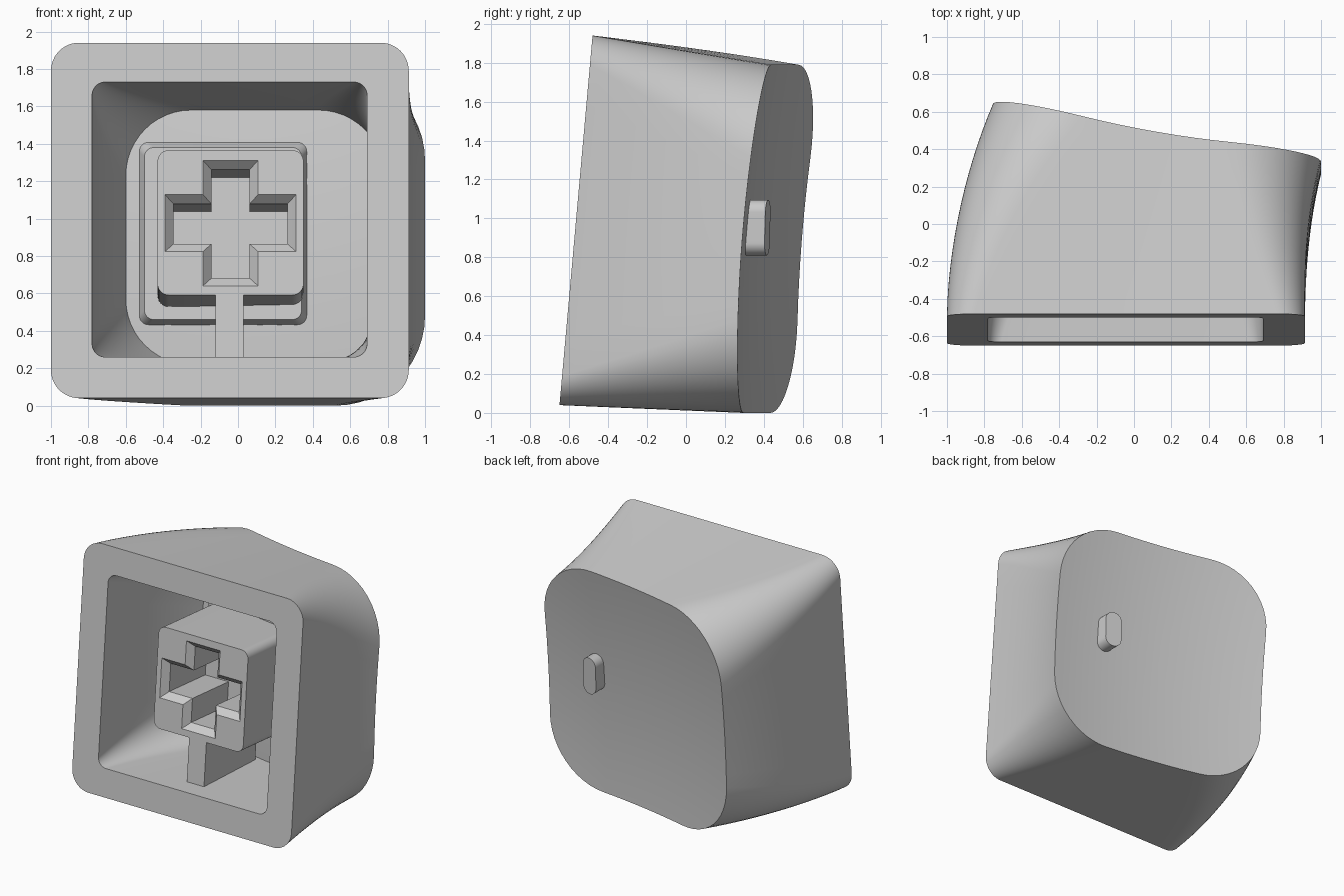
import bpy, bmesh
from math import cos, sin, pi, radians
from mathutils import Vector

if "Cube" in bpy.data.objects:
    bpy.data.objects.remove(bpy.data.objects["Cube"])

TILT = 0.0895
grey = bpy.data.materials.new("light_grey_plastic")
grey.use_nodes = True
grey.diffuse_color = (0.6, 0.6, 0.6, 1)
grey.node_tree.nodes["Principled BSDF"].inputs["Base Color"].default_value = (0.6, 0.6, 0.6, 1)


def base(z):
    """Depth of the tilted open rim."""
    return -0.654 + TILT * z


def top(x, z):
    """Depth of the slanted, dished finger surface."""
    u, v = (x - 0.12) / 0.875, (z - 0.9) / 0.9
    return 0.453 - 0.175 * (x - 0.12) + 0.08 * (z - 0.9) - 0.08 + 0.07 * u * u + 0.05 * v * v


def square_to_rim(x, z, d):
    """Point at distance d behind the rim plane."""
    return Vector((x, base(z) + d, z - TILT * d))


def rounded(x0, x1, z0, z1, r, arc=12, side=8):
    """Rounded rectangle as (x, z) points, with points along its sides."""
    centres = [(x1 - r, z1 - r), (x0 + r, z1 - r), (x0 + r, z0 + r), (x1 - r, z0 + r)]
    pts = []
    for k, (cx, cz) in enumerate(centres):
        for i in range(arc + 1):
            a = (k + i / arc) * pi / 2
            pts.append((cx + r * cos(a), cz + r * sin(a)))
        nx, nz = centres[(k + 1) % 4]
        a = (k + 1) * pi / 2
        sx, sz = pts[-1]
        ex, ez = nx + r * cos(a), nz + r * sin(a)
        pts += [(sx + (ex - sx) * i / side, sz + (ez - sz) * i / side) for i in range(1, side)]
    return pts


def loft(name, rings):
    """Skin a list of equal rings and close both ends."""
    bm = bmesh.new()
    vs = [[bm.verts.new(p) for p in ring] for ring in rings]
    n = len(vs[0])
    for a, b in zip(vs, vs[1:]):
        for i in range(n):
            j = (i + 1) % n
            bm.faces.new((a[i], a[j], b[j], b[i]))
    bm.faces.new(vs[0])
    bm.faces.new(vs[-1])
    bmesh.ops.recalc_face_normals(bm, faces=bm.faces)
    mesh = bpy.data.meshes.new(name)
    bm.to_mesh(mesh)
    bm.free()
    mesh.materials.append(grey)
    obj = bpy.data.objects.new(name, mesh)
    bpy.context.collection.objects.link(obj)
    return obj


def mix(a, b, t):
    return a + (b - a) * t


def wall_ring(start, end, t, inset):
    """Section between the rim outline and the finger surface outline."""
    x0 = mix(start[0], end[0], t ** 1.7)
    x1 = mix(start[1], end[1], t ** 2.5)
    z0, z1, r = (mix(start[k], end[k], t) for k in (2, 3, 4))
    return [Vector((x, mix(base(z), top(x, z) - inset, t), z))
            for x, z in rounded(x0, x1, z0, z1, r)]


def cap_rings(end, inset):
    """Shrinking rings that fill the curved end surface."""
    cx, cz = (end[0] + end[1]) / 2, (end[2] + end[3]) / 2
    rings = []
    for s in (0.92, 0.8, 0.65, 0.5, 0.35, 0.2, 0.05):
        pts = [(mix(cx, x, s), mix(cz, z, s)) for x, z in rounded(*end)]
        rings.append([Vector((x, top(x, z) - inset, z)) for x, z in pts])
    return rings


# Shell: cavity ceiling, cavity walls, rim, outer walls, finger surface
STEPS = 14
outer = ((-1, 0.913, 0.04, 1.94, 0.15), (-0.755, 1.0, 0.0, 1.79, 0.48))
inner = ((-0.78, 0.69, 0.26, 1.73, 0.07), (-0.6, 0.78, 0.22, 1.58, 0.35))
THICK = 0.15
outside = [wall_ring(*outer, i / STEPS, 0) for i in range(STEPS + 1)] + cap_rings(outer[1], 0)
inside = [wall_ring(*inner, i / STEPS, THICK) for i in range(STEPS + 1)] + cap_rings(inner[1], THICK)
shell = loft("keycap_shell", inside[::-1] + outside)

# Thickened pad on the ceiling behind the stem
pad = loft("ceiling_pad", [
    [Vector((x, top(x, z) - d, z)) for x, z in rounded(-0.5 - g, 0.34 + g, 0.46 - g, 1.38 + g, 0.05)]
    for d, g in ((0.21, 0), (0.08, 0.06))])

# Stem with a chamfered cross socket
FRONT = 0.16
stem = loft("stem", [[square_to_rim(x, z, d) for x, z in rounded(-0.43, 0.35, 0.605, 1.38, 0.06)]
                     for d in (FRONT, 0.85)])


def cross(inset, d):
    cx, cz = -0.04, 0.99
    wide, tall = 0.35 - inset, 0.335 - inset
    bx, bz = 0.147 - inset, 0.152 - inset
    quarter = [(wide, bz), (bx, bz), (bx, tall)]
    pts = quarter + [(-x, z) for x, z in quarter[::-1]]
    pts += [(-x, -z) for x, z in pts]
    return [square_to_rim(cx + x, cz + z, d) for x, z in pts]


cutter = loft("socket_cutter", [cross(0, FRONT - 0.05), cross(0, FRONT),
                                cross(0.045, FRONT + 0.05), cross(0.045, FRONT + 0.5)])
cutter.hide_render = True
cut = stem.modifiers.new("socket", "BOOLEAN")
cut.operation = "DIFFERENCE"
cut.object = cutter
bpy.context.view_layer.objects.active = stem
bpy.ops.object.modifier_apply(modifier=cut.name)
bpy.data.objects.remove(cutter)

# Rib joining the stem to the lower wall
rib = loft("stem_rib", [[square_to_rim(x, z, d) for x, z in
                         ((-0.12, 0.2), (0.03, 0.2), (0.03, 0.63), (-0.12, 0.63))]
                        for d in (FRONT + 0.003, 0.8)])

# Raised touch bump on the finger surface
bump = loft("touch_bump", [[Vector((x, mix(top(x, z), top(0.55, 0.95) - 0.25 * (x - 0.55), 0.7) + d, z))
                            for x, z in rounded(0.485, 0.615, 0.81, 1.095, 0.064)]
                           for d in (-0.05, 0.1)])

# Smooth the curved surfaces and keep the edges crisp
for obj in bpy.context.view_layer.objects:
    obj.select_set(False)
for obj in (shell, pad, stem, rib, bump):
    obj.select_set(True)
bpy.context.view_layer.objects.active = shell
bpy.ops.object.shade_smooth_by_angle(angle=radians(30))
